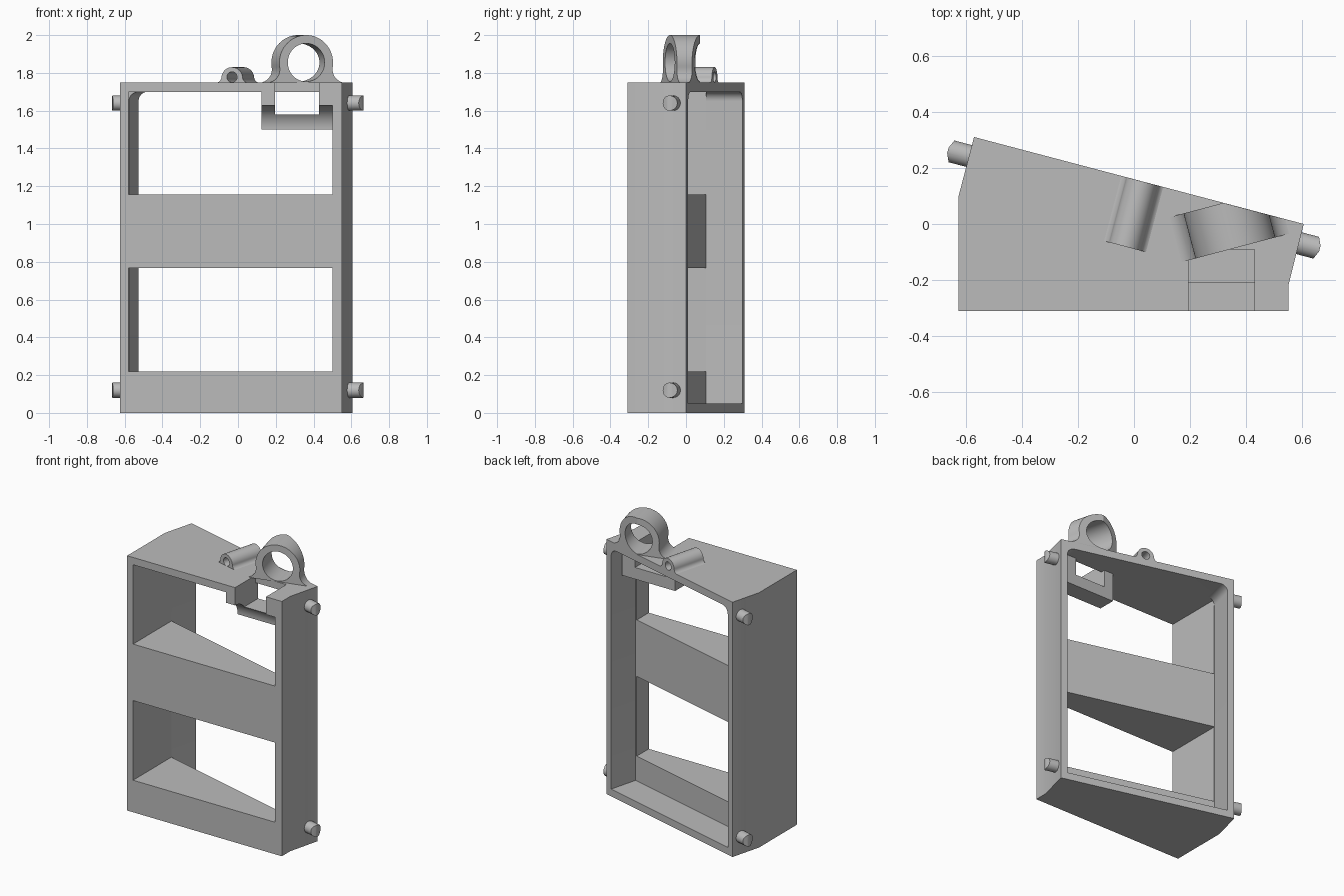
import bpy, bmesh
from math import sin, cos, pi, radians
from mathutils import Matrix, Vector

if "Cube" in bpy.data.objects:
    bpy.data.objects.remove(bpy.data.objects["Cube"])

grey = bpy.data.materials.new("plain grey")
grey.use_nodes = True
grey.diffuse_color = (0.5, 0.5, 0.5, 1)
grey.node_tree.nodes["Principled BSDF"].inputs["Base Color"].default_value = (0.5, 0.5, 0.5, 1)

TILT = radians(14.8)
TOP = 1.75
LENGTH = 1.215      # length of the slanted back


def frame(x, y, z, angle):
    """Upright frame: local x runs sideways, y up, z toward the front."""
    side = Vector((cos(angle), sin(angle), 0))
    up = Vector((0, 0, 1))
    m = Matrix((side, up, side.cross(up))).transposed().to_4x4()
    return Matrix.Translation((x, y, z)) @ m


def prism(name, points, low, high, matrix=Matrix(), planes=()):
    """Extrude a profile along local z, trimming it with optional planes."""
    bm = bmesh.new()
    face = bm.faces.new([bm.verts.new((a, b, low)) for a, b in points])
    new = bmesh.ops.extrude_face_region(bm, geom=[face])["geom"]
    bmesh.ops.translate(bm, vec=(0, 0, high - low),
                        verts=[v for v in new if isinstance(v, bmesh.types.BMVert)])
    for co, no in planes:
        bmesh.ops.bisect_plane(bm, geom=bm.verts[:] + bm.edges[:] + bm.faces[:],
                               plane_co=co, plane_no=no, clear_outer=True)
        bmesh.ops.holes_fill(bm, edges=[e for e in bm.edges if e.is_boundary])
    bm.transform(matrix)
    bmesh.ops.recalc_face_normals(bm, faces=bm.faces)
    mesh = bpy.data.meshes.new(name)
    bm.to_mesh(mesh)
    bm.free()
    mesh.materials.append(grey)
    obj = bpy.data.objects.new(name, mesh)
    bpy.context.collection.objects.link(obj)
    return obj


def rect(x0, x1, y0, y1):
    return [(x0, y0), (x1, y0), (x1, y1), (x0, y1)]


def arc(x, y, r, start, end, steps):
    angles = [radians(start + (end - start) * i / steps) for i in range(steps + 1)]
    return [(x + r * cos(a), y + r * sin(a)) for a in angles]


def circle(x, y, r, steps=48):
    return arc(x, y, r, 0, 360, steps)[:-1]


def carve(obj, *cutters):
    bpy.context.view_layer.objects.active = obj
    for cutter in cutters:
        cutter.hide_render = True
        mod = obj.modifiers.new("carve", "BOOLEAN")
        mod.operation, mod.solver, mod.object = "DIFFERENCE", "EXACT", cutter
        bpy.ops.object.modifier_apply(modifier=mod.name)
        bpy.data.objects.remove(cutter)


def smooth(obj):
    bpy.ops.object.select_all(action="DESELECT")
    obj.select_set(True)
    bpy.context.view_layer.objects.active = obj
    bpy.ops.object.shade_smooth_by_angle(angle=radians(30))


def arch(radius, height, fillet):
    """Round-topped profile that flares into its base with fillets."""
    reach = ((radius + fillet) ** 2 - (fillet - height) ** 2) ** 0.5
    touch = Vector((-reach, fillet - height)).normalized() * radius
    bend = Vector((reach, height - fillet)).angle_signed(Vector((0, -1)))
    bend = abs(bend) * 180 / pi
    right = arc(reach, fillet, fillet, 270, 270 - bend, 8)
    rise = pi / 2 - bend * pi / 180
    start = -rise * 180 / pi
    start = Vector((reach, fillet - height))
    angle = Vector((1, 0)).angle(start) * 180 / pi * (1 if start.y > 0 else -1)
    crown = arc(0, height, radius, angle, 180 - angle, 40)[1:-1]
    left = [(-x, y) for x, y in reversed(right)]
    return right + crown + left


back = frame(-0.57, 0.31, 0, -TILT)

# Housing: slanted back, pocket behind, two windows and a notch in front
outline = [(-0.625, -0.31), (0.55, -0.31), (0.55, -0.22), (0.605, 0), (-0.57, 0.31), (-0.625, 0.10)]
housing = prism("housing", outline, 0, TOP)
x0, x1, r = 0.045, LENGTH - 0.045, 0.05
pocket = ([(x0, 0.05), (x1, 0.05)] + arc(x1 - r, 1.7 - r, r, 0, 90, 8)
          + arc(x0 + r, 1.7 - r, r, 90, 180, 8))
carve(housing,
      prism("pocket", pocket, -0.1, 0.2, back),
      prism("lower_window", rect(-0.58, 0.5, -0.4, 0.105), 0.22, 0.767),
      prism("upper_window", rect(-0.58, 0.5, -0.4, 0.105), 1.155, 1.7),
      prism("notch", rect(0.195, 0.43, -0.4, -0.09), 1.58, 1.8))
smooth(housing)

# Latch block with a cove under its front
cross = Matrix(((0, 0, 1, 0), (1, 0, 0, 0), (0, 1, 0, 0), (0, 0, 0, 1)))
profile = arc(-0.31, 1.5, 0.128, 90, 0, 16) + [(-0.06, 1.5), (-0.06, 1.7), (-0.31, 1.7)]
latch = prism("latch_block", profile, 0.125, 0.53, cross)
carve(latch, prism("latch_gap", rect(0.195, 0.43, -0.4, 0.1), 1.58, 1.8))
smooth(latch)


def back_trim():
    return prism("back_trim", rect(-1, 3, 1, 3), -1, 0, back)


# Large ring on top, turned the other way and trimmed by the back plane
ring_frame = frame(0.34, -0.005, TOP - 0.002, TILT)
ring = prism("ring", arch(0.147, 0.105, 0.07), -0.083, 0.083, ring_frame)
carve(ring, prism("ring_hole", circle(0, 0.107, 0.101), -0.3, 0.3, ring_frame), back_trim())
smooth(ring)

# Small tube on top, square to the back
tube_frame = back @ Matrix.Translation((0.62, TOP - 0.002, 0))
tube = prism("small_tube", arch(0.058, 0.024, 0.03), 0, 0.24, tube_frame)
carve(tube, prism("tube_hole", circle(0, 0.03, 0.028, 24), -0.1, 0.4, tube_frame))
smooth(tube)

# Hinge pegs with two-sided chamfered tips
for side, x in (("right", 0), ("left", LENGTH)):
    for level, z in (("lower", 0.12), ("upper", 1.64)):
        turn = Matrix.Rotation(pi / 2 if x else -pi / 2, 4, "Y")
        place = back @ Matrix.Translation((x, z, 0.07)) @ turn
        tips = [((s * 0.01, 0, 0.078), (s * 0.45, 0, 1)) for s in (-1, 1)]
        smooth(prism(f"{level}_{side}_peg", circle(0, 0, 0.04, 32), -0.02, 0.078, place, tips))
